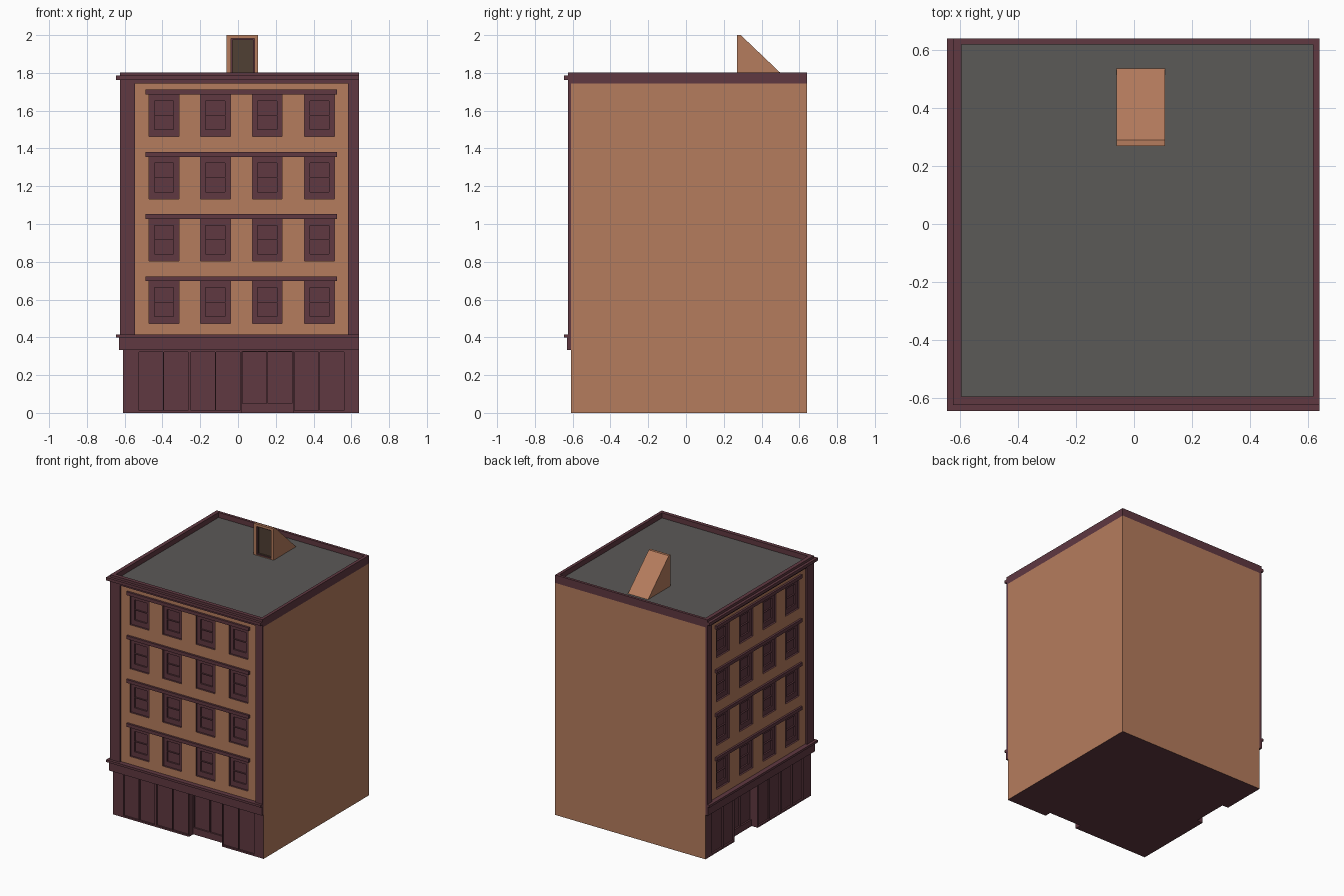
import bpy
import bmesh
from mathutils import Matrix, Vector

if "Cube" in bpy.data.objects:
    bpy.data.objects.remove(bpy.data.objects["Cube"])


def material(name, r, g, b):
    m = bpy.data.materials.new(name)
    m.diffuse_color = (r, g, b, 1)
    m.use_nodes = True
    m.node_tree.nodes["Principled BSDF"].inputs["Base Color"].default_value = m.diffuse_color
    return m


TAN = material("tan_brick", 0.46, 0.20, 0.11)
TRIM = material("plum_trim", 0.115, 0.04, 0.053)
ROOF = material("roof_grey", 0.105, 0.10, 0.095)
DOOR = material("door_brown", 0.08, 0.05, 0.033)


def finish(name, bm, mat):
    bmesh.ops.recalc_face_normals(bm, faces=bm.faces[:])
    mesh = bpy.data.meshes.new(name)
    bm.to_mesh(mesh)
    bm.free()
    mesh.materials.append(mat)
    ob = bpy.data.objects.new(name, mesh)
    bpy.context.collection.objects.link(ob)
    return ob


def boxes(name, items, mat):
    """One object from boxes given as (x0, x1, y0, y1, z0, z1)."""
    bm = bmesh.new()
    for x0, x1, y0, y1, z0, z1 in items:
        mid = Vector((x0 + x1, y0 + y1, z0 + z1)) / 2
        size = Matrix.Diagonal((x1 - x0, y1 - y0, z1 - z0, 1))
        bmesh.ops.create_cube(bm, size=1, matrix=Matrix.Translation(mid) @ size)
    return finish(name, bm, mat)


def both(items):
    """Front boxes plus their copies on the left side (x and y exchanged)."""
    return items + [(c, d, a, b, e, f) for a, b, c, d, e, f in items]


def carve(ob, items, mat):
    """Cut boxes out of an object, lining the cuts with a material."""
    cutter = boxes("cutter", items, mat)
    cutter.hide_render = True
    mod = ob.modifiers.new("carve", 'BOOLEAN')
    mod.operation = 'DIFFERENCE'
    mod.solver = 'EXACT'
    mod.material_mode = 'TRANSFER'
    mod.object = cutter
    bpy.context.view_layer.objects.active = ob
    bpy.ops.object.modifier_apply(modifier=mod.name)
    bpy.data.objects.remove(cutter, do_unlink=True)


F, R, OUT = -0.61, 0.64, -0.70   # wall face, plain rear faces, outside of wall

# Shop storey: plain brick on the right and back, trim elsewhere
shop = boxes("shop_storey", [(F, R, F, R, 0, 0.335)], TRIM)
shop.data.materials.append(TAN)
for p in shop.data.polygons:
    if p.normal.x > 0.5 or p.normal.y > 0.5:
        p.material_index = 1

# Recessed doorway, then paired panels in every bay
carve(shop, both([(0.02, 0.295, OUT, F + 0.05, -0.1, 0.326)]), TRIM)
panels = []
for x, face, z in ((-0.525, F, 0.012), (-0.25, F, 0.012),
                   (0.025, F + 0.05, 0.05), (0.30, F, 0.012)):
    for k in range(2):
        x0 = x + k * 0.133
        panels.append((x0, x0 + 0.127, face - 0.03, face + 0.012, z, 0.322))
carve(shop, both(panels), TRIM)

# Upper storeys with recessed windows and two sashes per window
wall = boxes("upper_walls", [(F, R, F, R, 0.335, 1.743)], TAN)
centres = (-0.392, -0.12, 0.155, 0.432)
lintel_bases = (0.697, 1.027, 1.356, 1.686)
openings, sashes = [], []
for z in lintel_bases:
    for x in centres:
        openings.append((x - 0.079, x + 0.079, OUT, F + 0.014, z - 0.224, z))
        for low in (0.187, 0.109):
            sashes.append((x - 0.051, x + 0.051, F - 0.02, F + 0.026,
                           z - low, z - low + 0.075))
carve(wall, both(openings), TRIM)
carve(wall, both(sashes), TRIM)

# Lintel courses over the windows
boxes("window_lintels",
      both([(-0.49, 0.525, -0.625, F, z, z + 0.025) for z in lintel_bases]), TRIM)

# Corner and end pilasters
boxes("pilasters", both([(-0.625, -0.545, -0.625, F, 0.415, 1.743),
                         (0.582, R, -0.625, F, 0.415, 1.743)]), TRIM)

# Band above the shops with its ledge
boxes("shop_band", both([(-0.63, R, -0.63, F, 0.332, 0.415)]), TRIM)
boxes("shop_ledge", both([(-0.645, R, -0.645, -0.63, 0.398, 0.415)]), TRIM)

# Parapet and roof cornice
parapet = boxes("parapet", [(-0.625, R, -0.625, R, 1.743, 1.803)], TRIM)
carve(parapet, [(-0.596, 0.617, -0.596, 0.62, 1.765, 1.9)], ROOF)
for p in parapet.data.polygons:      # inner faces of the rim are trim too
    if abs(p.normal.z) < 0.5:
        p.material_index = 0
boxes("roof_cornice", both([(-0.645, R, -0.645, -0.625, 1.763, 1.785)]), TRIM)

# Sloped stair hut on the roof
bm = bmesh.new()
profile = [(0.27, 1.76), (0.27, 2.0), (0.29, 2.0), (0.542, 1.76)]
face = bm.faces.new([bm.verts.new((-0.06, y, z)) for y, z in profile])
ext = bmesh.ops.extrude_face_region(bm, geom=[face])
bmesh.ops.translate(bm, vec=(0.167, 0, 0),
                    verts=[v for v in ext["geom"] if isinstance(v, bmesh.types.BMVert)])
hut = finish("stair_hut", bm, TAN)
carve(hut, [(-0.037, 0.087, 0.2, 0.28, 1.77, 1.982)], TRIM)
carve(hut, [(-0.029, 0.079, 0.2, 0.292, 1.775, 1.974)], DOOR)
